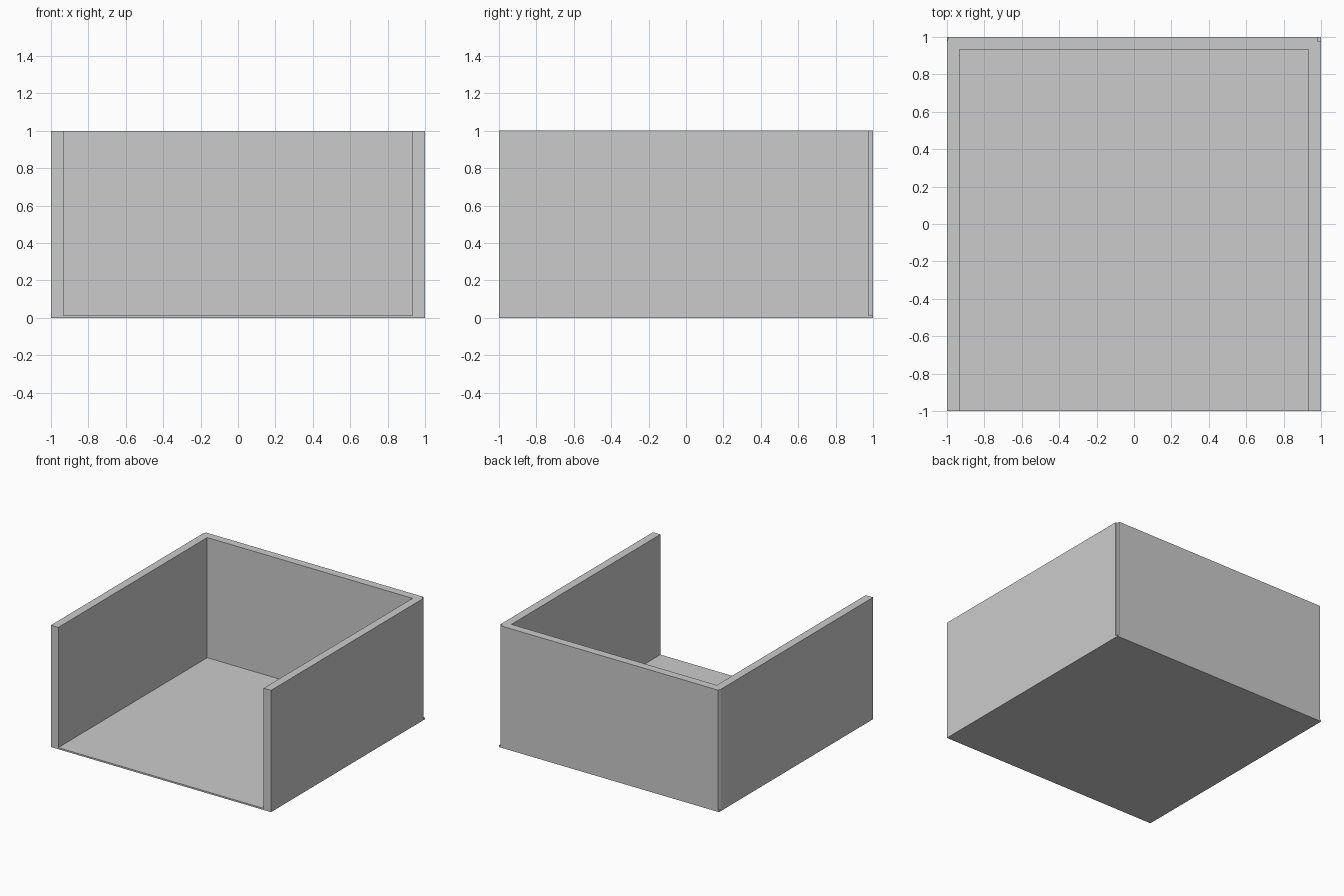
import bpy, bmesh

if "Cube" in bpy.data.objects:
    bpy.data.objects.remove(bpy.data.objects["Cube"])


def extrude_profile(name, points, z0, z1):
    """Solid prism from a plan-view outline."""
    bm = bmesh.new()
    face = bm.faces.new([bm.verts.new((x, y, z0)) for x, y in points])
    grown = bmesh.ops.extrude_face_region(bm, geom=[face])
    top = [g for g in grown["geom"] if isinstance(g, bmesh.types.BMVert)]
    bmesh.ops.translate(bm, verts=top, vec=(0, 0, z1 - z0))
    bmesh.ops.recalc_face_normals(bm, faces=bm.faces)
    mesh = bpy.data.meshes.new(name)
    bm.to_mesh(mesh)
    bm.free()
    obj = bpy.data.objects.new(name, mesh)
    bpy.context.collection.objects.link(obj)
    return obj


FLOOR = 0.013
INNER = 0.933

# thin square floor slab
extrude_profile("floor", [(-1, -1), (1, -1), (1, 1), (-1, 1)], 0, FLOOR)

# U-shaped wall, open at the front, with a bevelled left and a notched right back corner
extrude_profile("walls", [
    (-1, -1), (-INNER, -1), (-INNER, INNER), (INNER, INNER), (INNER, -1), (1, -1),
    (1, 0.976), (0.985, 0.976), (0.985, 1),
    (-0.99, 1), (-1, 0.976),
], FLOOR, 1)
